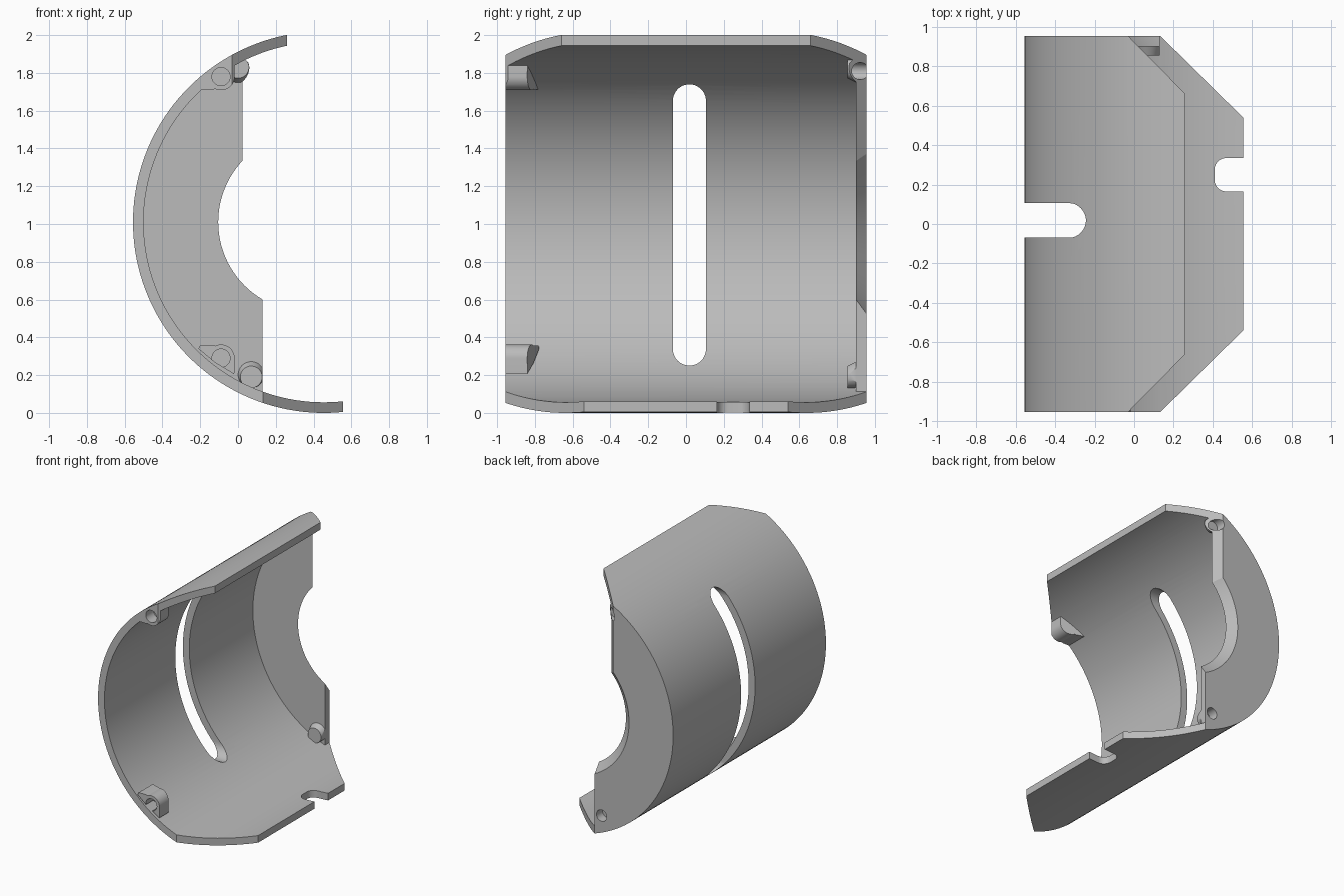
import bpy, bmesh
from math import sin, cos, pi, radians, atan2

if "Cube" in bpy.data.objects:
    bpy.data.objects.remove(bpy.data.objects["Cube"])

CX, CZ, R, R_IN = 0.454, 1.01, 1.01, 0.954   # drum axis and radii
END, WEB = 0.955, 0.9                         # end plane, inside of back web

grey = bpy.data.materials.new("light_grey")
grey.use_nodes = True
grey.diffuse_color = (0.5, 0.5, 0.5, 1)
grey.node_tree.nodes["Principled BSDF"].inputs["Base Color"].default_value = (0.5, 0.5, 0.5, 1)


def arc(cu, cv, r, start, end, n):
    """Points on an arc, angles in degrees, both ends included."""
    angles = [radians(start + (end - start) * i / n) for i in range(n + 1)]
    return [(cu + r * cos(a), cv + r * sin(a)) for a in angles]


def circle(cu, cv, r, n=48):
    return arc(cu, cv, r, 0, 360, n)[:-1]


def loft(name, low, high, lo, hi, axis="y", slant=None):
    """Solid between two outlines; slant gives the far end's position per point."""
    place = {"x": lambda u, v, d: (d, u, v),
             "y": lambda u, v, d: (u, d, v),
             "z": lambda u, v, d: (u, v, d)}[axis]
    bm = bmesh.new()
    a = [bm.verts.new(place(u, v, lo)) for u, v in low]
    b = [bm.verts.new(place(u, v, slant(u) if slant else hi)) for u, v in high]
    bm.faces.new(a)
    bm.faces.new(b)
    for i in range(len(a)):
        j = (i + 1) % len(a)
        bm.faces.new((a[i], a[j], b[j], b[i]))
    bmesh.ops.recalc_face_normals(bm, faces=bm.faces)
    mesh = bpy.data.meshes.new(name)
    bm.to_mesh(mesh)
    bm.free()
    mesh.materials.append(grey)
    obj = bpy.data.objects.new(name, mesh)
    bpy.context.collection.objects.link(obj)
    return obj


def prism(name, pts, lo, hi, axis="y", slant=None):
    return loft(name, pts, pts, lo, hi, axis, slant)


def combine(target, tool, operation="DIFFERENCE"):
    mod = target.modifiers.new("combine", "BOOLEAN")
    mod.operation, mod.solver, mod.object = operation, "EXACT", tool
    bpy.context.view_layer.objects.active = target
    bpy.ops.object.modifier_apply(modifier=mod.name)
    bpy.data.objects.remove(tool)


# Drum with a closed back web
housing = prism("curved_housing", circle(CX, CZ, R, 160), -END, END)
combine(housing, prism("bore", circle(CX, CZ, R_IN, 160), -1.2, WEB))

# Back posts, tapering towards the wall
posts = [(0.0, 1.81, 0.02), (0.07, 0.21, -0.02)]
for x, z, lean in posts:
    combine(housing, loft("post", circle(x, z + lean, 0.058), circle(x, z, 0.077),
                          0.855, 0.93), "UNION")

# Front screw bosses with slanted inner ends
upper = ([(-0.2, 1.712), (-0.135, 1.712)] + arc(-0.09, 1.78, 0.072, -115, 0, 16)
         + [(-0.02, 1.865), (-0.12, 1.805), (-0.21, 1.73)])
lower = [(u, 2.07 - v) for u, v in upper]
lower = [(u, max(v, CZ - (0.98 ** 2 - (u - CX) ** 2) ** 0.5)) for u, v in lower]
for outline in (upper, lower):
    combine(housing, prism("boss", outline, -END, 0,
                           slant=lambda u: -0.84 + 0.33 * (-0.02 - u)), "UNION")

# Web trimmed to a straight edge with a clipped top corner, inside the wall only
low_z = CZ - (R_IN ** 2 - (0.13 - CX) ** 2) ** 0.5
top_x = 0.04
top_z = CZ + (R_IN ** 2 - (top_x - CX) ** 2) ** 0.5
start = atan2(low_z - CZ, 0.13 - CX) * 180 / pi
end = atan2(top_z - CZ, top_x - CX) * 180 / pi
trim = arc(CX, CZ, R_IN, start, end, 110) + [(0.13, 1.77)]
combine(housing, prism("web_trim", trim, 0.8, 1.2))

# Countersunk central opening
combine(housing, loft("opening", circle(0.37, CZ, 0.451, 96), circle(0.37, CZ, 0.57, 96),
                      0.88, 0.98))

# Bevelled side edges of the shell, above and below
for x, y, z0, z1, back in ((0.26, 0.66, CZ, 2.3, -0.13), (0.555, 0.54, -0.3, CZ, 0.03)):
    outline = [(back, -1.055), (x, -y), (x, y), (back, 1.055), (2, 1.055), (2, -1.055)]
    combine(housing, prism("edge_cut", outline, z0, z1, "z"))

# Long slot round the wall
slot = arc(0.018, 1.652, 0.0875, 0, 180, 24) + arc(0.018, 0.338, 0.0875, 180, 360, 24)
combine(housing, prism("slot", slot, -1, 0, "x"))

# Rounded notch in the lower edge
notch = ([(0.7, 0.335)] + arc(0.47, 0.275, 0.06, 90, 180, 10)
         + arc(0.47, 0.225, 0.06, 180, 270, 10) + [(0.7, 0.165)])
combine(housing, prism("notch", notch, -0.2, 0.3, "z"))

# Blind screw holes, front and back
for x, z in ((-0.09, 1.78), (-0.09, 0.29)):
    combine(housing, prism("hole", circle(x, z, 0.048, 32), -1.1, -0.86))
for x, z, lean in posts:
    combine(housing, prism("hole", circle(x, z, 0.045, 32), 0.88, 1.1))

bpy.ops.object.select_all(action="DESELECT")
housing.select_set(True)
bpy.context.view_layer.objects.active = housing
bpy.ops.object.shade_smooth_by_angle(angle=radians(25))
